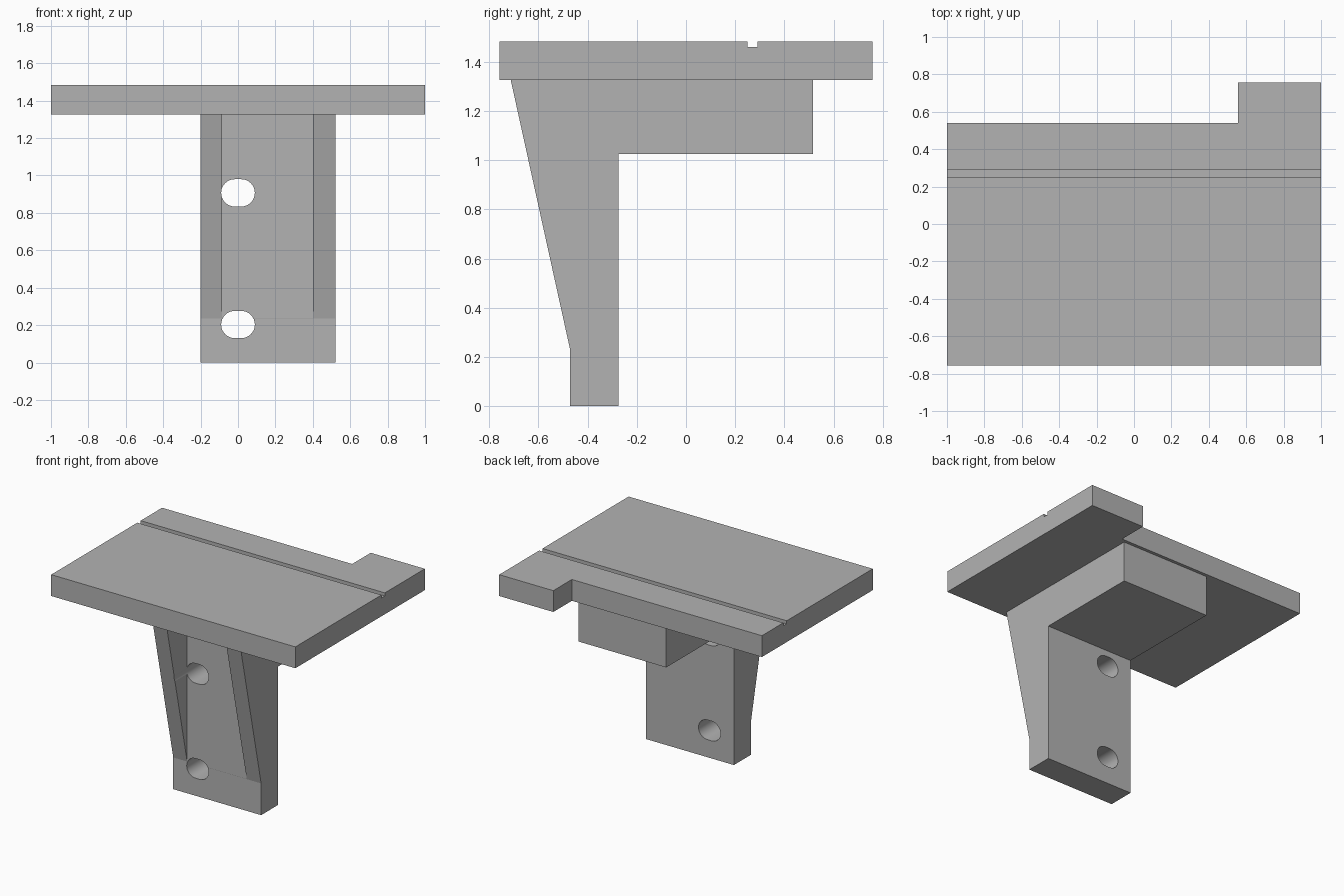
import bpy
import bmesh
from math import cos, sin, pi, radians
from mathutils import Vector

default = bpy.data.objects.get("Cube")
if default:
    bpy.data.objects.remove(default, do_unlink=True)

grey = bpy.data.materials.new("plain grey")
grey.use_nodes = True
grey.diffuse_color = (0.45, 0.45, 0.45, 1)
grey.node_tree.nodes["Principled BSDF"].inputs["Base Color"].default_value = (0.45, 0.45, 0.45, 1)


def prism(name, outline, axis, low, high):
    """Extrude a 2D outline along an axis; the outline uses the other two axes in order."""
    def place(p, d):
        c = list(p)
        c.insert("xyz".index(axis), d)
        return c
    bm = bmesh.new()
    face = bm.faces.new([bm.verts.new(place(p, low)) for p in outline])
    grown = bmesh.ops.extrude_face_region(bm, geom=[face])["geom"]
    shift = Vector(place((0, 0), high - low))
    bmesh.ops.translate(bm, vec=shift, verts=[g for g in grown if isinstance(g, bmesh.types.BMVert)])
    bmesh.ops.recalc_face_normals(bm, faces=bm.faces)
    mesh = bpy.data.meshes.new(name)
    bm.to_mesh(mesh)
    bm.free()
    mesh.materials.append(grey)
    obj = bpy.data.objects.new(name, mesh)
    bpy.context.collection.objects.link(obj)
    return obj


def rect(a0, a1, b0, b1):
    return [(a0, b0), (a1, b0), (a1, b1), (a0, b1)]


def slot(cz, half=0.09, r=0.073, n=16):
    """Rounded slot outline, wide along x."""
    pts = []
    for side, start in ((1, -pi / 2), (-1, pi / 2)):
        for i in range(n + 1):
            a = start + pi * i / n
            pts.append((side * (half - r) + r * cos(a), cz + r * sin(a)))
    return pts


def cut(target, cutters):
    """Subtract the cutters, then remove them."""
    bpy.context.view_layer.objects.active = target
    for c in cutters:
        c.hide_render = True
        mod = target.modifiers.new("cut", "BOOLEAN")
        mod.operation = "DIFFERENCE"
        mod.solver = "EXACT"
        mod.object = c
        bpy.ops.object.modifier_apply(modifier=mod.name)
        bpy.data.objects.remove(c, do_unlink=True)


# Top plate with a rear corner tab and a shallow groove
UNDER, TOP = 1.325, 1.483
plate = prism("top_plate", [(-1, -0.757), (1, -0.757), (1, 0.757), (0.557, 0.757),
                            (0.557, 0.54), (-1, 0.54)], "z", UNDER, TOP)
cut(plate, [prism("groove_cutter", rect(0.25, 0.29, TOP - 0.023, TOP + 0.1), "x", -1.1, 1.1)])

# Bracket: tapered upright and rear support block in one side profile
FRONT, BACK = -0.472, -0.275
bracket = prism("bracket", [(FRONT, 0), (BACK, 0), (BACK, 1.025), (0.517, 1.025),
                            (0.517, UNDER), (-0.712, UNDER), (FRONT, 0.235)], "x", -0.2, 0.52)

# Pocket between the two ribs, and the two mounting slots
pocket = prism("pocket_cutter", rect(-1, FRONT - 0.0005, 0.2, 1.5), "x", -0.086, 0.402)
slots = [prism("slot_cutter", slot(z), "y", -1, 0) for z in (0.203, 0.907)]
cut(bracket, [pocket] + slots)

# Smooth slot walls, crisp edges elsewhere
bpy.ops.object.select_all(action="DESELECT")
bracket.select_set(True)
bpy.context.view_layer.objects.active = bracket
bpy.ops.object.shade_smooth_by_angle(angle=radians(11.5))
